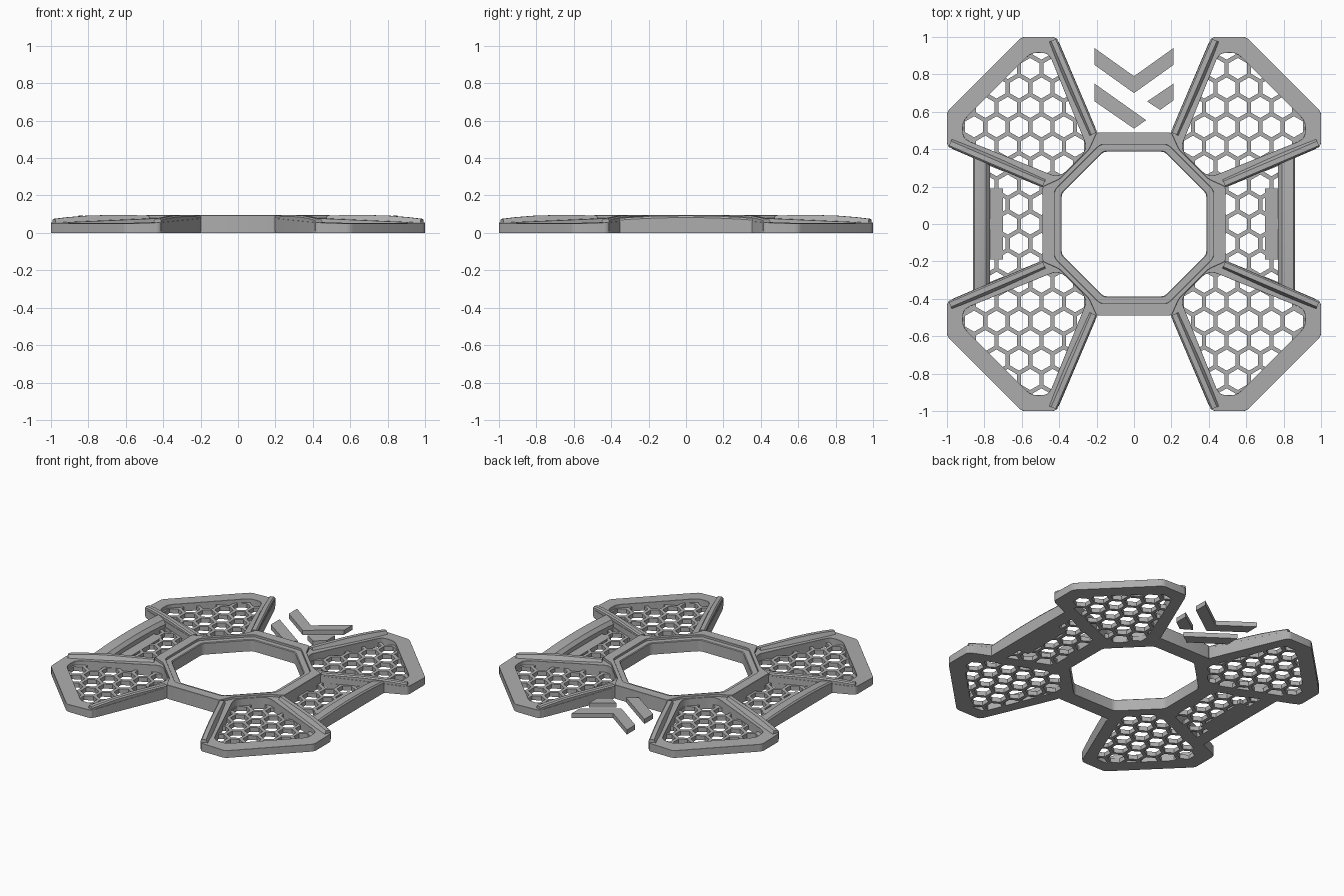
import bpy, bmesh, math
from mathutils import Vector

cube = bpy.data.objects.get("Cube")
if cube:
    bpy.data.objects.remove(cube)

grey = bpy.data.materials.new("mid_grey")
grey.use_nodes = True
grey.diffuse_color = (0.42, 0.42, 0.42, 1)
grey.node_tree.nodes["Principled BSDF"].inputs["Base Color"].default_value = grey.diffuse_color


def finish(name, bm, mirror=""):
    """Turn a bmesh into a shaded, coloured and optionally mirrored object."""
    bmesh.ops.recalc_face_normals(bm, faces=bm.faces)
    mesh = bpy.data.meshes.new(name)
    bm.to_mesh(mesh)
    bm.free()
    mesh.materials.clear()
    mesh.materials.append(grey)
    for p in mesh.polygons:
        p.material_index = 0
    ob = bpy.data.objects.new(name, mesh)
    bpy.context.collection.objects.link(ob)
    bpy.ops.object.select_all(action='DESELECT')
    ob.select_set(True)
    bpy.context.view_layer.objects.active = ob
    bpy.ops.object.shade_smooth_by_angle(angle=math.radians(25))
    if mirror:
        m = ob.modifiers.new("Mirror", 'MIRROR')
        m.use_axis = ("x" in mirror, "y" in mirror, False)
        m.use_mirror_merge = False
    return ob


def rounded(pts, r, steps=3):
    """Round every corner of a polygon with a short quadratic arc."""
    out = []
    n = len(pts)
    for i in range(n):
        p = Vector(pts[i])
        a, b = Vector(pts[i - 1]) - p, Vector(pts[(i + 1) % n]) - p
        a *= min(r, a.length * 0.45) / a.length
        b *= min(r, b.length * 0.45) / b.length
        for k in range(steps + 1):
            t = k / steps
            out.append(p + a * (1 - t) ** 2 + b * t ** 2)
    return out


def plate(name, loops, top, bottom=0.0, bevel=0.0, mirror=""):
    """Extrude a filled outline with holes; top is a height or a rule."""
    cu = bpy.data.curves.new(name, 'CURVE')
    cu.dimensions, cu.fill_mode, cu.extrude = '2D', 'BOTH', 0.5
    for loop in loops:
        sp = cu.splines.new('POLY')
        sp.points.add(len(loop) - 1)
        for pt, co in zip(sp.points, loop):
            pt.co = (co[0], co[1], 0, 1)
        sp.use_cyclic_u = True
    tmp = bpy.data.objects.new(name + "_outline", cu)
    bpy.context.collection.objects.link(tmp)
    dg = bpy.context.evaluated_depsgraph_get()
    mesh = bpy.data.meshes.new_from_object(tmp.evaluated_get(dg))
    bm = bmesh.new()
    bm.from_mesh(mesh)
    bpy.data.objects.remove(tmp)
    bpy.data.curves.remove(cu)
    bpy.data.meshes.remove(mesh)
    bmesh.ops.remove_doubles(bm, verts=bm.verts, dist=0.0005)
    upper = set()
    for v in bm.verts:
        if v.co.z > 0:
            upper.add(v)
            v.co.z = top(v.co.x, v.co.y) if callable(top) else top
        else:
            v.co.z = bottom
    bmesh.ops.recalc_face_normals(bm, faces=bm.faces)
    if bevel:
        rim = [e for e in bm.edges if all(v in upper for v in e.verts)
               and e.calc_face_angle(0) > 1]
        bmesh.ops.bevel(bm, geom=rim, offset=bevel, segments=1,
                        affect='EDGES', clamp_overlap=True)
    return finish(name, bm, mirror)


def loft(name, sections, mirror=""):
    """Skin a row of equal cross-sections and cap both ends."""
    bm = bmesh.new()
    rows = [[bm.verts.new(p) for p in s] for s in sections]
    n = len(rows[0])
    for a, b in zip(rows, rows[1:]):
        for i in range(n):
            bm.faces.new((a[i], a[(i + 1) % n], b[(i + 1) % n], b[i]))
    bm.faces.new(rows[0])
    bm.faces.new(rows[-1])
    return finish(name, bm, mirror)


def area(poly):
    return sum(p[0] * q[1] - q[0] * p[1] for p, q in zip(poly, poly[1:] + poly[:1])) / 2


def clip(poly, window):
    """Clip a polygon to a convex counter-clockwise window."""
    for a, b in zip(window, window[1:] + window[:1]):
        edge = b - a
        side = [edge.cross(p - a) for p in poly]
        out = []
        for i, p in enumerate(poly):
            q, s, t = poly[i - 1], side[i], side[i - 1]
            if s * t < 0:
                out.append(q.lerp(p, t / (t - s)))
            if s >= 0:
                out.append(p)
        poly = out
        if len(poly) < 3:
            return []
    return poly


PITCH, CELL = 0.12, 0.0565


def honeycomb(name, window, mirror):
    """Thin hexagon mesh filling a convex window, its edge sunk in the frame."""
    if area(window) < 0:
        window = window[::-1]
    mid = sum(window, Vector((0, 0))) / len(window)
    loops = [[mid + (p - mid) * 1.04 for p in window]]
    for j in range(-10, 11):
        for k in range(-5, 6):
            c = Vector((0.555 + PITCH * k - PITCH / 2 * (j % 2), j * PITCH * 0.866))
            cell = [c + CELL * Vector((math.sin(i * math.pi / 3), -math.cos(i * math.pi / 3)))
                    for i in range(6)]
            if area(cell) < 0:
                cell.reverse()
            hole = clip(cell, window)
            if hole and abs(area(hole)) > 0.0004:
                loops.append(hole)
    plate(name, loops, 0.03, mirror=mirror)


def swap(pts):
    """Complete a half outline by reflecting it across the arm diagonal."""
    return pts + [(y, x) for x, y in reversed(pts)]


def four_way(pts):
    """Repeat a first-quadrant run of points around all four quadrants."""
    out = []
    for i in range(4):
        c, s = (1, 0, -1, 0)[i], (0, 1, 0, -1)[i]
        out += [(x * c - y * s, x * s + y * c) for x, y in pts]
    return out


# Four arm frames, sloping down toward the tips
arm = rounded(swap([(0.60, 1.0), (0.42, 1.0), (0.40, 0.97), (0.20, 0.50), (0.20, 0.42)]), 0.02)
pocket = rounded(swap([(0.55, 0.915), (0.47, 0.915), (0.445, 0.89),
                       (0.255, 0.42), (0.27, 0.375)]), 0.03)
plate("arm_frames", [arm, pocket], lambda x, y: 0.08 - 0.0435 * ((x + y) * 0.7071 - 0.44),
      bevel=0.01, mirror="xy")
honeycomb("arm_mesh", pocket, "xy")

# Raised rails along both long edges of each arm
start, end = Vector((0.197, 0.49)), Vector((0.412, 0.992))
along = (end - start).normalized()
inward = Vector((along.y, -along.x))
rail = []
for t, z in ((0, 0.094), (0.45, 0.095), (0.65, 0.092), (0.85, 0.084), (1, 0.075)):
    p = start.lerp(end, t)
    rail.append([(*(p + inward * w), h) for w, h in
                 ((0, 0.01), (0, z - 0.008), (0.008, z), (0.034, z), (0.05, z - 0.03), (0.05, 0.01))])
loft("rails_lengthwise", rail, "xy")
loft("rails_crosswise", [[(y, x, z) for x, y, z in s] for s in rail], "xy")

# Central hub with a stepped octagonal opening
hub = four_way([(0.49, 0.20), (0.40, 0.24), (0.24, 0.40), (0.20, 0.49)])
step = rounded(four_way([(0.425, 0.18), (0.18, 0.425)]), 0.02)
opening = rounded(four_way([(0.387, 0.162), (0.162, 0.387)]), 0.02)
plate("hub_rim", [rounded(hub, 0.015), step], 0.095, bevel=0.008)
plate("hub_step", [four_way([(0.432, 0.184), (0.184, 0.432)]), opening], 0.08, bevel=0.012)

# Arched side bars joining neighbouring arms
bar = []
for i in range(-4, 5):
    t = i / 4
    z = 0.092 - 0.014 * t * t
    bar.append([(x, t * (0.33 + (x - 0.77) * 0.4), h) for x, h in
                ((0.77, 0), (0.77, z - 0.03), (0.79, z - 0.008), (0.83, z), (0.852, z),
                 (0.86, z - 0.01), (0.86, 0))])
loft("side_bars", bar, "x")

# Mesh panels and solid strips in the side windows
window = [Vector(p) for p in ((0.77, -0.31), (0.77, 0.31), (0.488, 0.195), (0.488, -0.195))]
honeycomb("side_mesh", window, "x")
plate("side_strips", [[(0.70, -0.19), (0.78, -0.19), (0.78, 0.19), (0.70, 0.19)]], 0.031, mirror="x")

# Loose chevron markers behind the hub
chevrons = {
    "chevron_whole": [(-0.21, 0.94), (0, 0.79), (0.21, 0.94), (0.21, 0.85), (0, 0.70), (-0.21, 0.85)],
    "chevron_left_half": [(-0.21, 0.75), (0.065, 0.555), (0, 0.51), (-0.21, 0.655)],
    "chevron_right_stub": [(0.21, 0.75), (0.07, 0.655), (0.14, 0.61), (0.21, 0.66)],
}
for name, pts in chevrons.items():
    plate(name, [pts], 0.066, bottom=0.034)
